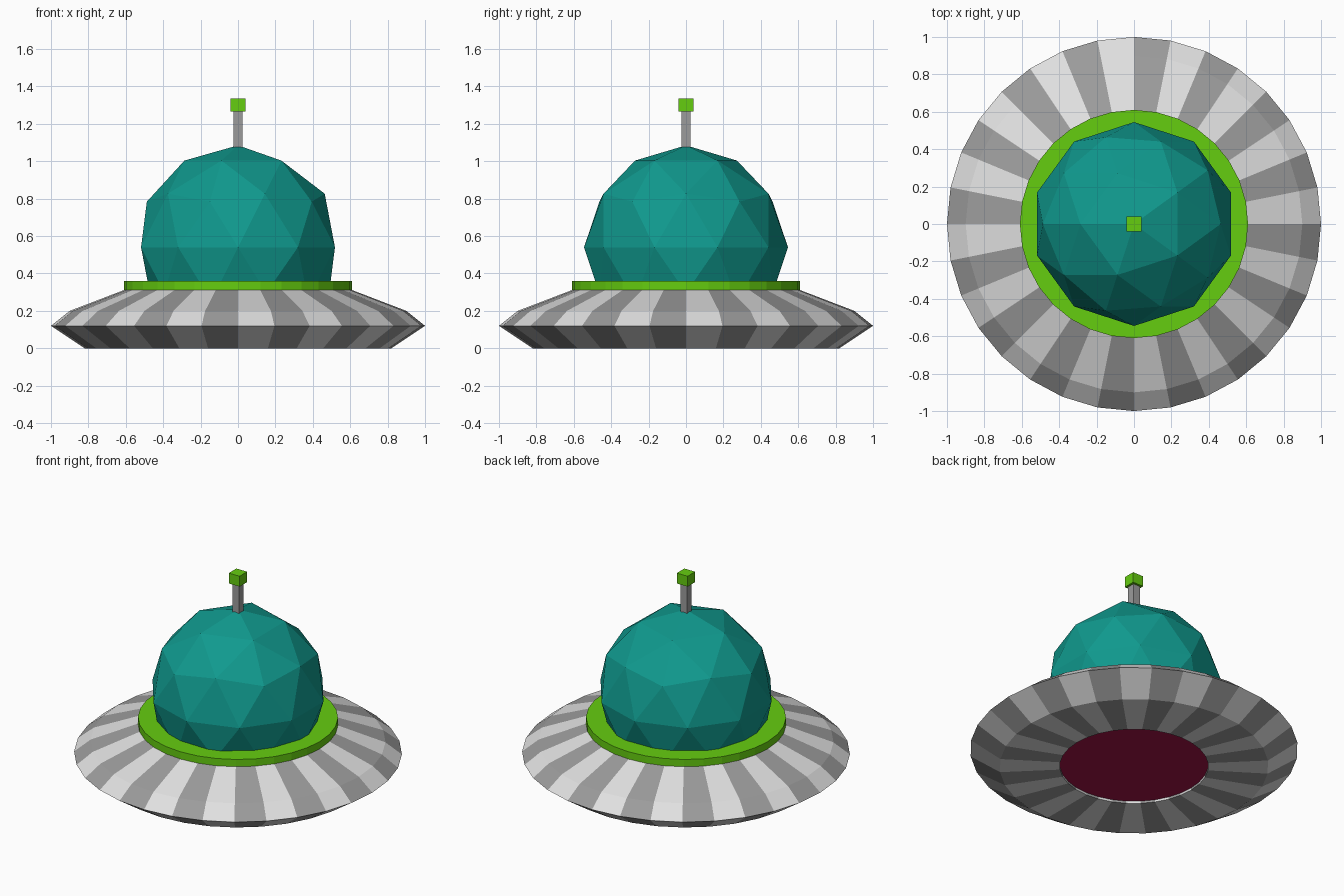
import bpy, bmesh, math
from mathutils import Vector, Matrix

if "Cube" in bpy.data.objects:
    bpy.data.objects.remove(bpy.data.objects["Cube"])


def mat(name, r, g, b):
    m = bpy.data.materials.new(name)
    m.diffuse_color = (r, g, b, 1)
    m.use_nodes = True
    m.node_tree.nodes["Principled BSDF"].inputs["Base Color"].default_value = m.diffuse_color
    return m


light = mat("light grey", 0.75, 0.75, 0.75)
grey = mat("mid grey", 0.33, 0.33, 0.33)
green = mat("bright green", 0.13, 0.61, 0.005)
teal = mat("teal glass", 0.005, 0.32, 0.27)
maroon = mat("crimson", 0.35, 0.006, 0.06)

N = 32


def finish(name, bm, mats):
    me = bpy.data.meshes.new(name)
    bmesh.ops.recalc_face_normals(bm, faces=bm.faces)
    bm.to_mesh(me)
    bm.free()
    for m in mats:
        me.materials.append(m)
    ob = bpy.data.objects.new(name, me)
    bpy.context.collection.objects.link(ob)
    return ob


def lathe(name, profile, mats, rule=lambda seg, i: 0, n=N):
    """Revolve (r, z) points around z and cap both ends."""
    bm = bmesh.new()
    rings = [[bm.verts.new((r * math.cos(math.tau * i / n), r * math.sin(math.tau * i / n), z))
              for i in range(n)] for r, z in profile]
    for s in range(len(rings) - 1):
        a, b = rings[s], rings[s + 1]
        for i in range(n):
            j = (i + 1) % n
            bm.faces.new((a[i], a[j], b[j], b[i])).material_index = rule(s, i)
    for ring, s in ((rings[0], -1), (rings[-1], len(rings))):
        bm.faces.new(ring).material_index = rule(s, 0)
    return finish(name, bm, mats)


def box(name, size, z0, z1, m):
    bm = bmesh.new()
    bmesh.ops.create_cube(bm, size=1)
    bmesh.ops.scale(bm, vec=(size, size, z1 - z0), verts=bm.verts)
    bmesh.ops.translate(bm, vec=(0, 0, (z0 + z1) / 2), verts=bm.verts)
    return finish(name, bm, [m])


# Striped saucer hull, with a shallow crimson recess underneath
lathe("saucer_hull",
      [(0.453, 0.015), (0.453, 0), (0.82, 0), (1, 0.12), (0.9, 0.2), (0.6, 0.315)],
      [light, grey, maroon],
      lambda s, i: 2 if s == -1 else i % 2)

# Green collar around the dome
lathe("dome_collar", [(0.61, 0.31), (0.61, 0.36)], [green])

# Faceted dome, its hidden lower part cut away
bm = bmesh.new()
bmesh.ops.create_icosphere(bm, subdivisions=2, radius=0.545,
                           matrix=Matrix.Translation((0, 0, 0.54)) @ Matrix.Rotation(math.pi, 4, 'Z'))
bmesh.ops.bisect_plane(bm, geom=bm.verts[:] + bm.edges[:] + bm.faces[:],
                       plane_co=Vector((0, 0, 0.33)), plane_no=Vector((0, 0, 1)), clear_inner=True)
bmesh.ops.holes_fill(bm, edges=[e for e in bm.edges if e.is_boundary])
finish("dome", bm, [teal])

# Antenna
box("antenna_rod", 0.05, 1.04, 1.27, grey)
box("antenna_tip", 0.08, 1.265, 1.335, green)
